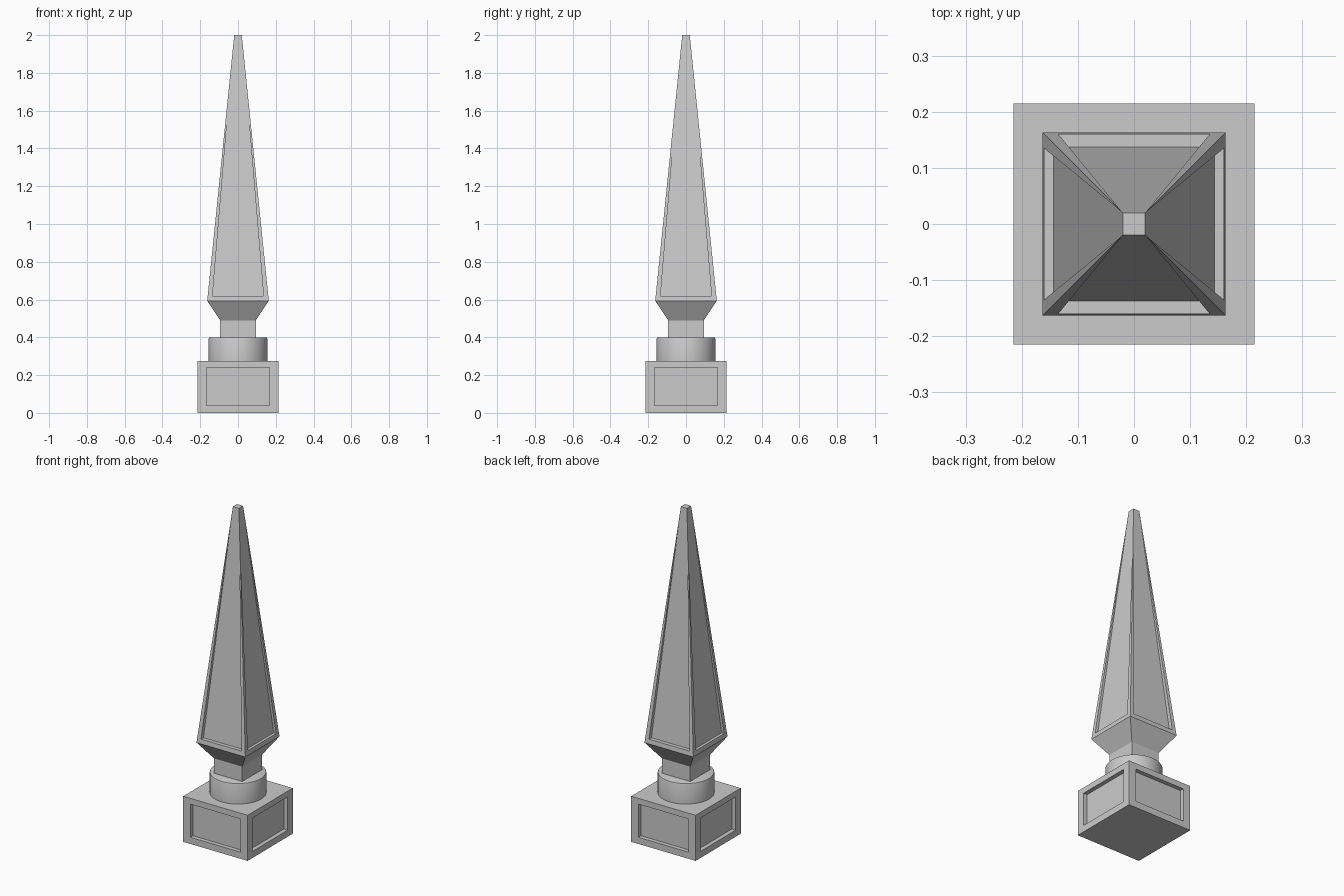
import bpy, bmesh
from math import radians
from mathutils import Matrix, Vector

if "Cube" in bpy.data.objects:
    bpy.data.objects.remove(bpy.data.objects["Cube"])


def finish(bm, name):
    bmesh.ops.remove_doubles(bm, verts=bm.verts, dist=1e-5)
    bmesh.ops.recalc_face_normals(bm, faces=bm.faces)
    me = bpy.data.meshes.new(name)
    bm.to_mesh(me)
    bm.free()
    ob = bpy.data.objects.new(name, me)
    bpy.context.collection.objects.link(ob)
    return ob


def add_face(bm, pts):
    # Skip repeated corners so tapered panels close into triangles
    unique = []
    for p in pts:
        if all((p - q).length > 1e-6 for q in unique):
            unique.append(p)
    if len(unique) > 2:
        bm.faces.new([bm.verts.new(p) for p in unique])


def panelled_side(bm, outer, rim, floor, turn):
    rot = Matrix.Rotation(radians(90 * turn), 3, 'Z')
    o, r, f = [[rot @ Vector(p) for p in loop] for loop in (outer, rim, floor)]
    for i in range(4):
        j = (i + 1) % 4
        add_face(bm, [o[i], o[j], r[j], r[i]])
        add_face(bm, [r[i], r[j], f[j], f[i]])
    add_face(bm, f)


def trapezoid(w0, y0, z0, w1, y1, z1):
    return [(-w0, y0, z0), (w0, y0, z0), (w1, y1, z1), (-w1, y1, z1)]


def square(h, z):
    return [Vector((x * h, y * h, z)) for x, y in ((-1, -1), (1, -1), (1, 1), (-1, 1))]


# Square plinth with a recessed panel on each side
B, H = 0.215, 0.275
bm = bmesh.new()
for k in range(4):
    panelled_side(bm, trapezoid(B, -B, 0, B, -B, H),
                  trapezoid(0.167, -B, 0.04, 0.167, -B, 0.24),
                  trapezoid(0.167, -B + 0.025, 0.04, 0.167, -B + 0.025, 0.24), k)
add_face(bm, square(B, 0))
add_face(bm, square(B, H))
finish(bm, "plinth")

# Round collar with a softened top edge
bpy.ops.mesh.primitive_cylinder_add(vertices=32, radius=0.155, depth=0.127,
                                    location=(0, 0, 0.3365))
collar = bpy.context.object
collar.name = "round_collar"
bm = bmesh.new()
bm.from_mesh(collar.data)
top_edges = [e for e in bm.edges if all(v.co.z > 0 for v in e.verts)]
bmesh.ops.bevel(bm, geom=top_edges, offset=0.006, segments=2, profile=0.5, affect='EDGES')
bm.to_mesh(collar.data)
bm.free()
bpy.ops.object.shade_smooth_by_angle(angle=radians(30))

# Spire: square neck, flare and four tapering recessed faces
W, T, Z0, ZP = 0.163, 0.02, 0.593, 0.62
face_y = -(W - (W - T) * (ZP - Z0) / (2 - Z0))
bm = bmesh.new()
for k in range(4):
    depth = 0.023 if k % 2 == 0 else 0.017
    panelled_side(bm, trapezoid(W, -W, Z0, T, -T, 2),
                  trapezoid(0.135, face_y, ZP, T, -T, 2),
                  trapezoid(0.135, face_y + depth, ZP, T, -T, 2), k)
rings = [square(0.094, 0.395), square(0.094, 0.49), square(W, Z0)]
for lo, hi in zip(rings, rings[1:]):
    for i in range(4):
        j = (i + 1) % 4
        add_face(bm, [lo[i], lo[j], hi[j], hi[i]])
add_face(bm, rings[0])
add_face(bm, square(T, 2))
finish(bm, "spire")
